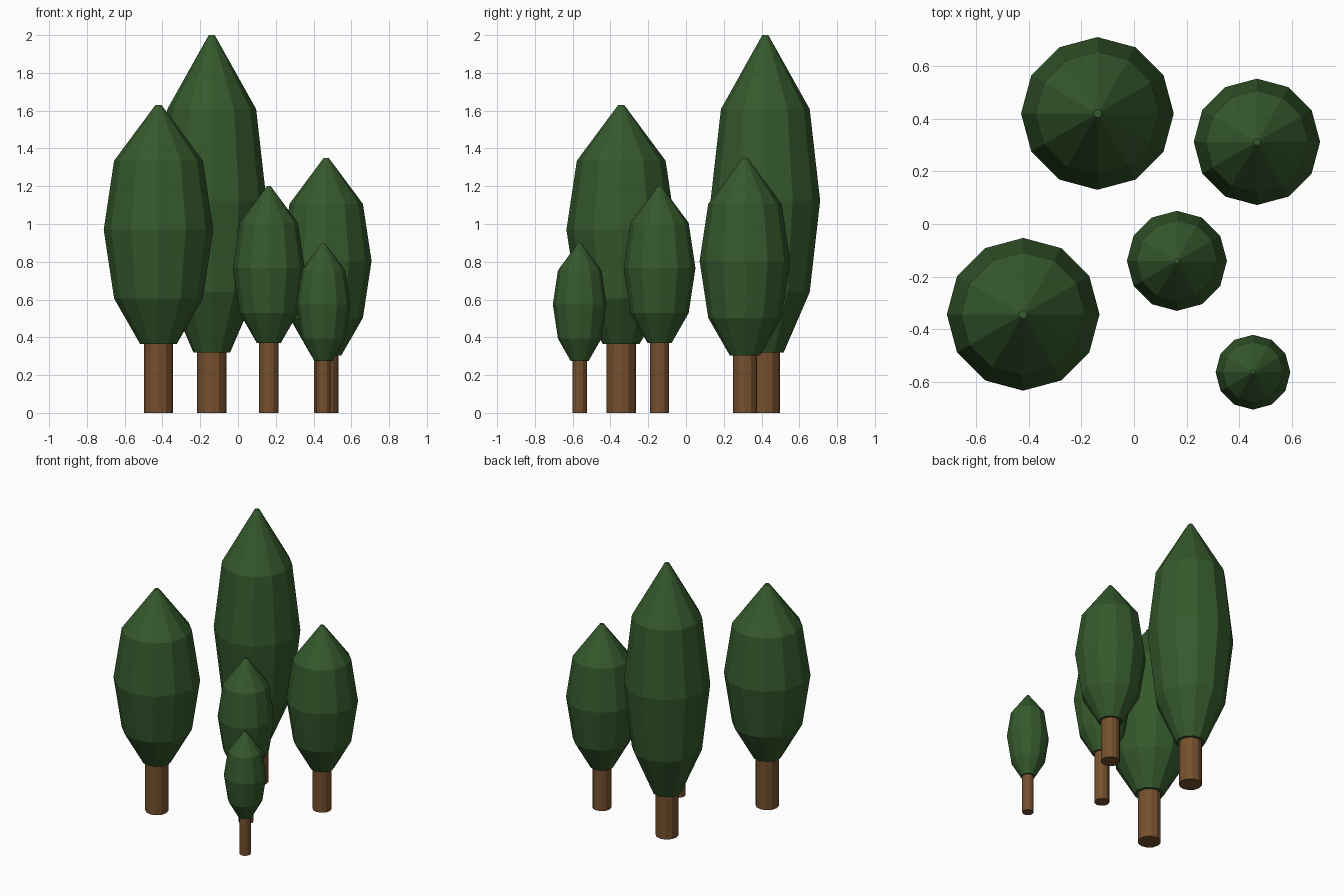
import bpy, bmesh, math

if "Cube" in bpy.data.objects:
    bpy.data.objects.remove(bpy.data.objects["Cube"])

SIDES = 12


def material(name, rgb):
    m = bpy.data.materials.new(name)
    m.diffuse_color = (*rgb, 1)
    m.use_nodes = True
    m.node_tree.nodes["Principled BSDF"].inputs["Base Color"].default_value = m.diffuse_color
    return m


leaf = material("leaf_green", (0.035, 0.10, 0.025))
bark = material("bark_brown", (0.18, 0.08, 0.027))


def lathe(name, profile, loc, mat):
    """Flat-shaded, capped solid of revolution from (radius, z) points."""
    bm = bmesh.new()
    rings = [[bm.verts.new((r * math.cos(2 * math.pi * i / SIDES),
                            r * math.sin(2 * math.pi * i / SIDES), z))
              for i in range(SIDES)] for r, z in profile]
    for lo, hi in zip(rings, rings[1:]):
        for i in range(SIDES):
            j = (i + 1) % SIDES
            bm.faces.new((lo[i], lo[j], hi[j], hi[i]))
    bm.faces.new(rings[0][::-1])
    bm.faces.new(rings[-1])
    me = bpy.data.meshes.new(name)
    bm.to_mesh(me)
    bm.free()
    me.materials.append(mat)
    ob = bpy.data.objects.new(name, me)
    ob.location = (*loc, 0)
    bpy.context.collection.objects.link(ob)
    return ob


# Crown outline as (fraction of radius, fraction of crown height)
CROWN = [(0.335, 0), (0.81, 0.19), (1, 0.478), (0.81, 0.767), (0.055, 1)]

# name, x, y, crown radius, crown bottom, tree top
TREES = [
    ("tallest", -0.139, 0.42, 0.29, 0.32, 2.0),
    ("left", -0.421, -0.343, 0.29, 0.365, 1.63),
    ("right", 0.467, 0.312, 0.24, 0.305, 1.35),
    ("middle", 0.163, -0.14, 0.19, 0.37, 1.2),
    ("smallest", 0.452, -0.563, 0.142, 0.275, 0.9),
]

for name, x, y, r, z0, z1 in TREES:
    # trunk, running slightly into the crown
    lathe(name + "_tree_trunk", [(r * 0.267, 0), (r * 0.267, z0 + 0.04)], (x, y), bark)
    # faceted crown
    lathe(name + "_tree_crown", [(a * r, z0 + b * (z1 - z0)) for a, b in CROWN], (x, y), leaf)
